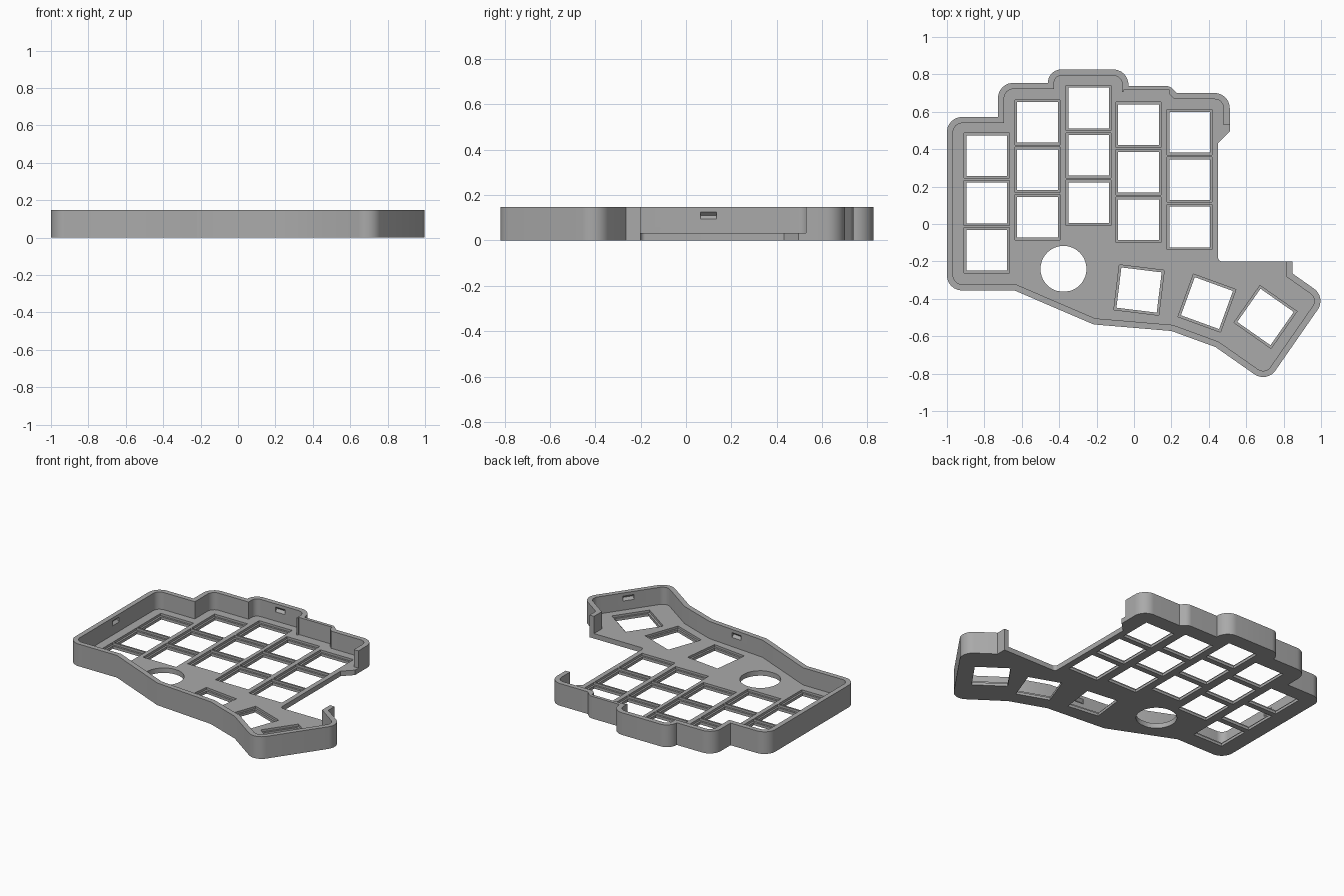
import bpy, bmesh, math
from mathutils import Vector, Matrix

cube = bpy.data.objects.get("Cube")
if cube:
    bpy.data.objects.remove(cube, do_unlink=True)

HEIGHT, FLOOR, LEDGE, WALL = 0.147, 0.033, 0.018, 0.033
R = 0.08

grey = bpy.data.materials.new("mid grey")
grey.use_nodes = True
grey.diffuse_color = (0.4, 0.4, 0.4, 1)
grey.node_tree.nodes["Principled BSDF"].inputs["Base Color"].default_value = (0.4, 0.4, 0.4, 1)


def rounded(points, steps=8):
    """Turn (x, y, radius) corners into a closed list of 2D points."""
    out = []
    for i, (x, y, r) in enumerate(points):
        p = Vector((x, y))
        a = (Vector(points[i - 1][:2]) - p).normalized()
        b = (Vector(points[(i + 1) % len(points)][:2]) - p).normalized()
        if r < 0.001:
            out.append(p)
            continue
        half = a.angle(b) / 2
        centre = p + (a + b).normalized() * r / math.sin(half)
        v0 = p + a * r / math.tan(half) - centre
        v1 = p + b * r / math.tan(half) - centre
        for s in range(steps + 1):
            out.append(centre + v0.lerp(v1, s / steps).normalized() * r)
    return out


def inset(chain, d):
    """Shift an open counter-clockwise chain inwards with mitred corners."""
    pts = [Vector(c[:2]) for c in chain]
    normals = []
    for p, q in zip(pts, pts[1:]):
        e = (q - p).normalized()
        normals.append(Vector((-e.y, e.x)))
    out = []
    for i, p in enumerate(pts):
        n1, n2 = normals[max(i - 1, 0)], normals[min(i, len(normals) - 1)]
        q = p + (n1 + n2) * d / (1 + n1.dot(n2))
        out.append((q.x, q.y, max(chain[i][2] - d, 0)))
    return out


def add_prism(bm, outline, z0, z1):
    low = [bm.verts.new((p[0], p[1], z0)) for p in outline]
    high = [bm.verts.new((p[0], p[1], z1)) for p in outline]
    bm.faces.new(low[::-1])
    bm.faces.new(high)
    for i in range(len(low)):
        j = (i + 1) % len(low)
        bm.faces.new((low[i], low[j], high[j], high[i]))


def make_object(name, bm):
    bmesh.ops.recalc_face_normals(bm, faces=bm.faces)
    mesh = bpy.data.meshes.new(name)
    bm.to_mesh(mesh)
    bm.free()
    mesh.materials.append(grey)
    obj = bpy.data.objects.new(name, mesh)
    bpy.context.collection.objects.link(obj)
    return obj


def cut(target, cutter):
    cutter.hide_render = True
    mod = target.modifiers.new("cut", 'BOOLEAN')
    mod.operation, mod.solver, mod.object = 'DIFFERENCE', 'EXACT', cutter
    bpy.context.view_layer.objects.active = target
    bpy.ops.object.modifier_apply(modifier=mod.name)
    bpy.data.objects.remove(cutter, do_unlink=True)


# Walled part of the outline, counter-clockwise, as (x, y, corner radius)
wall_path = [
    (0.512, 0.53, 0), (0.512, 0.70, R), (0.23, 0.70, 0), (0.19, 0.738, 0.05),
    (-0.03, 0.738, 0), (-0.03, 0.826, R), (-0.46, 0.826, 0.07), (-0.46, 0.754, 0),
    (-0.727, 0.754, R), (-0.727, 0.572, 0), (-1, 0.572, R), (-1, -0.355, R),
    (-0.64, -0.355, 0), (-0.216, -0.537, 0.04), (0.20, -0.572, 0), (0.436, -0.658, 0),
    (0.71, -0.85, R), (1.028, -0.392, R), (0.848, -0.265, 0), (0.848, -0.2, 0)]
open_side = [(0.45, -0.2, 0.02), (0.45, 0.433, 0), (0.512, 0.495, 0)]

bm = bmesh.new()
add_prism(bm, rounded(wall_path + open_side), 0, HEIGHT)
case = make_object("keyboard_case", bm)

# Hollow interior, open towards the inner side
bm = bmesh.new()
past_opening = [(0.815, -0.15, 0), (0.6, -0.15, 0), (0.6, 0.53, 0)]
add_prism(bm, rounded(inset(wall_path, WALL) + past_opening), FLOOR, 0.3)
cut(case, make_object("interior_cutter", bm))

# Thinner wall behind the fourth column
bm = bmesh.new()
add_prism(bm, [(-0.055, 0.6), (0.19, 0.6), (0.19, 0.716), (-0.055, 0.716)], FLOOR, 0.3)
cut(case, make_object("port_cutter", bm))

# Key positions: five columns of three, and three turned thumb keys
keys = []
for x, top in [(-0.787, 0.366), (-0.516, 0.543), (-0.243, 0.62), (0.024, 0.53), (0.297, 0.491)]:
    keys += [(x, top - 0.2535 * row, 0) for row in range(3)]
keys += [(0.027, -0.353, -7), (0.39, -0.423, -20), (0.703, -0.497, -35)]


def key_cutter(name, size, z0, z1):
    bm = bmesh.new()
    h = size / 2
    for x, y, angle in keys:
        turn = Matrix.Rotation(math.radians(angle), 2)
        square = [turn @ Vector(c) + Vector((x, y)) for c in ((-h, -h), (h, -h), (h, h), (-h, h))]
        add_prism(bm, square, z0, z1)
    return bm


# Recess round each key, then the openings and the round knob hole
cut(case, make_object("recess_cutter", key_cutter("recess", 0.242, LEDGE, 0.06)))
bm = key_cutter("opening", 0.217, -0.1, 0.08)
ring = [math.tau * i / 40 for i in range(40)]
add_prism(bm, [(-0.377 + 0.123 * math.cos(a), max(-0.24 + 0.123 * math.sin(a), -0.36)) for a in ring],
          -0.1, 0.08)
cut(case, make_object("opening_cutter", bm))

# V-shaped clip notches inside the walls: x, y, direction of the wall
bm = bmesh.new()
along_front = math.atan2(-0.035, 0.416)
along_thumb = math.atan2(0.458, 0.318)
for x, y, angle in [(-1 + WALL, 0.10, math.pi / 2), (-0.245, 0.826 - WALL, 0),
                    (-0.005, -0.555 + WALL, along_front), (0.842, -0.602, along_thumb)]:
    place = (Matrix.Translation((x, y, 0.11)) @ Matrix.Rotation(angle, 4, 'Z')
             @ Matrix.Rotation(math.pi / 4, 4, 'X') @ Matrix.Diagonal((0.07, 0.023, 0.023, 1)))
    bmesh.ops.create_cube(bm, size=1, matrix=place)
cut(case, make_object("notch_cutter", bm))

# Smooth rounded corners, keep hard edges
bpy.ops.object.select_all(action='DESELECT')
case.select_set(True)
bpy.context.view_layer.objects.active = case
bpy.ops.object.shade_smooth_by_angle(angle=math.radians(25))
